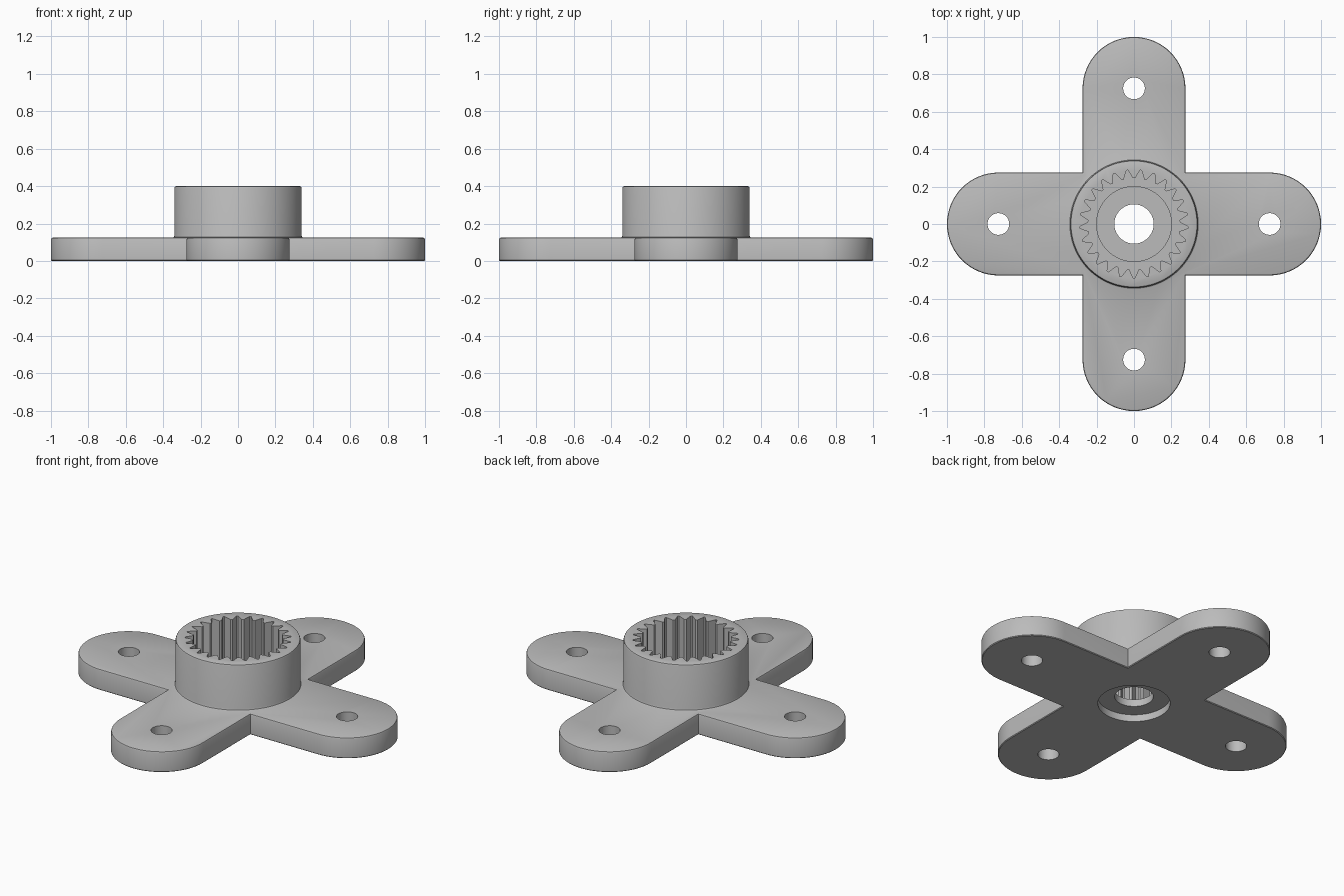
import bpy, bmesh, math
from math import sin, cos, pi

cube = bpy.data.objects.get("Cube")
if cube:
    bpy.data.objects.remove(cube, do_unlink=True)

grey = bpy.data.materials.new("light grey")
grey.use_nodes = True
colour = (0.5, 0.5, 0.5, 1)
grey.diffuse_color = colour
grey.node_tree.nodes["Principled BSDF"].inputs["Base Color"].default_value = colour

HALF = 0.275      # half width of an arm
REACH = 0.725     # distance of arm holes from the axis
THICK = 0.125
TEETH = 25


def circle(r, n=96):
    return [(r * cos(2 * pi * i / n), r * sin(2 * pi * i / n)) for i in range(n)]


def cross(hw, n=32):
    # four round-ended arms with an inner corner between neighbours
    pts = []
    for arm in range(4):
        t = arm * pi / 2
        local = [(REACH + hw * cos(a), hw * sin(a))
                 for a in (-pi / 2 + pi * i / n for i in range(n + 1))]
        local.append((hw, hw))
        pts += [(x * cos(t) - y * sin(t), x * sin(t) + y * cos(t)) for x, y in local]
    return pts


def spline(outer, inner):
    # toothed outline with a groove pointing to the front
    pts = []
    for i in range(TEETH):
        for shift, r in ((-0.06, outer), (0.06, outer), (0.4, inner), (0.6, inner)):
            a = -pi / 2 + 2 * pi * (i + shift) / TEETH
            pts.append((r * cos(a), r * sin(a)))
    return pts


def loft(name, rings, at=(0, 0)):
    # closed solid through (outline, height) rings, bottom to top
    bm = bmesh.new()
    loops = [[bm.verts.new((x + at[0], y + at[1], z)) for x, y in pts] for pts, z in rings]
    n = len(loops[0])
    for low, high in zip(loops, loops[1:]):
        for i in range(n):
            j = (i + 1) % n
            bm.faces.new((low[i], low[j], high[j], high[i]))
    bm.faces.new(loops[0][::-1])
    bm.faces.new(loops[-1])
    bmesh.ops.recalc_face_normals(bm, faces=bm.faces)
    mesh = bpy.data.meshes.new(name)
    bm.to_mesh(mesh)
    bm.free()
    obj = bpy.data.objects.new(name, mesh)
    mesh.materials.append(grey)
    bpy.context.collection.objects.link(obj)
    return obj


def combine(body, tool, operation):
    mod = body.modifiers.new(operation, "BOOLEAN")
    mod.operation = operation
    mod.solver = "EXACT"
    mod.object = tool
    tool.hide_render = True
    bpy.context.view_layer.objects.active = body
    bpy.ops.object.modifier_apply(modifier=mod.name)
    bpy.data.objects.remove(tool, do_unlink=True)


# Four-armed plate with softened rims
body = loft("four_arm_hub", [(cross(HALF - 0.004), 0), (cross(HALF), 0.004),
                             (cross(HALF), THICK - 0.01), (cross(HALF - 0.003), THICK - 0.003),
                             (cross(HALF - 0.01), THICK)])

# Raised collar with a small fillet at its foot and a rounded top rim
collar = loft("collar", [(circle(r), z) for r, z in (
    (0.35, 0.06), (0.35, THICK), (0.343, THICK + 0.003), (0.34, THICK + 0.012),
    (0.34, 0.39), (0.337, 0.397), (0.33, 0.4))])
combine(body, collar, "UNION")

# Toothed socket, stepped floor, screw hole and underside recess
teeth = spline(0.29, 0.245)
combine(body, loft("socket_cutter", [(teeth, 0.12), (teeth, 0.5)]), "DIFFERENCE")
for r, low, high in ((0.2, 0.085, 0.3), (0.105, -0.1, 0.3), (0.197, -0.1, 0.042)):
    combine(body, loft("bore_cutter", [(circle(r), low), (circle(r), high)]), "DIFFERENCE")

# Mounting hole in each arm
for arm in range(4):
    at = (REACH * cos(arm * pi / 2), REACH * sin(arm * pi / 2))
    ring = circle(0.058, 40)
    combine(body, loft("hole_cutter", [(ring, -0.1), (ring, 0.3)], at), "DIFFERENCE")

bpy.ops.object.select_all(action="DESELECT")
body.select_set(True)
bpy.context.view_layer.objects.active = body
bpy.ops.object.shade_smooth_by_angle(angle=math.radians(30))
